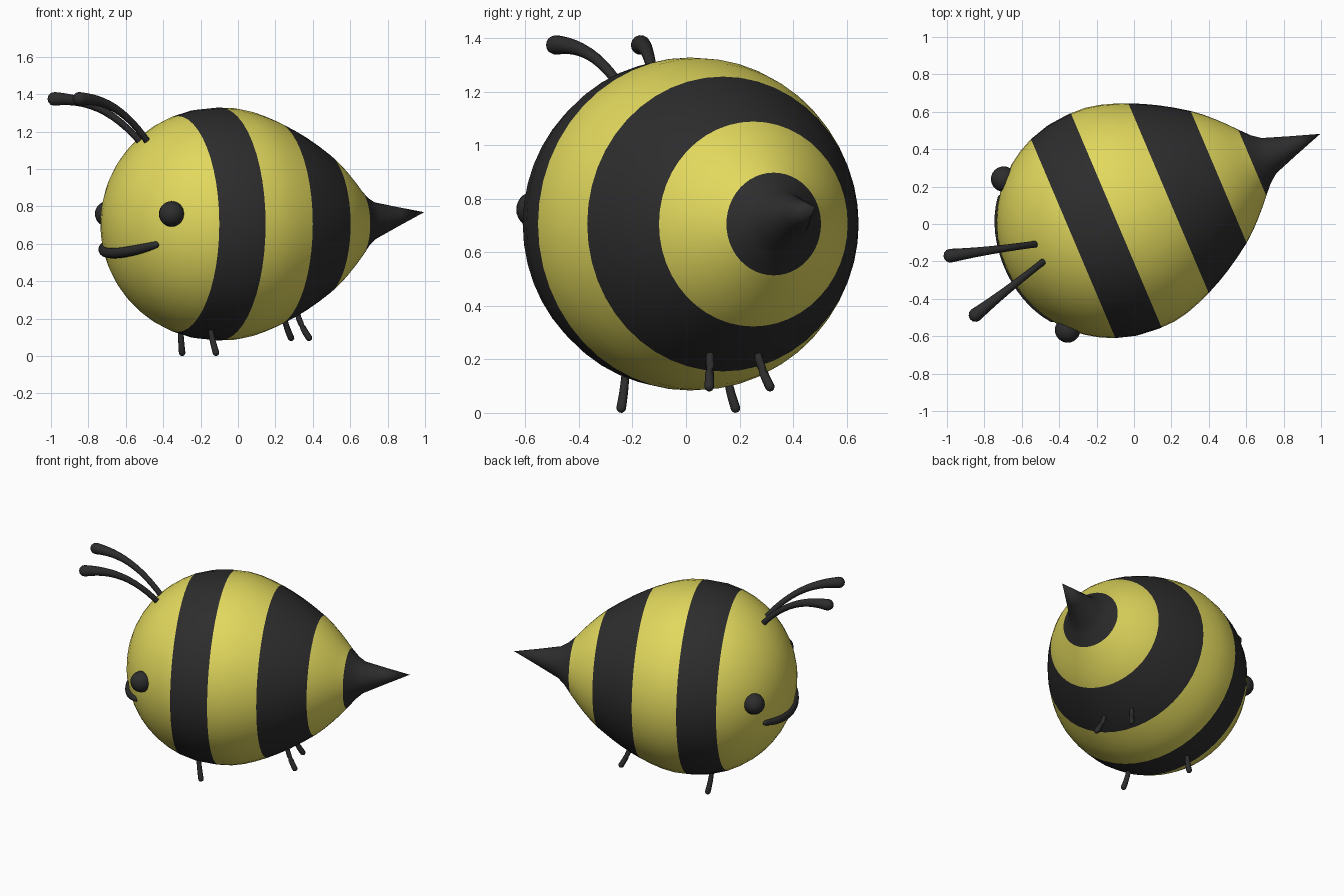
import bpy, bmesh, math
from mathutils import Vector

if "Cube" in bpy.data.objects:
    bpy.data.objects.remove(bpy.data.objects["Cube"])

# Bee frame: u runs head to tail, v sideways, turned away from world x
AXIS = Vector((0.92, 0.39, 0)).normalized()
SIDE = Vector((-AXIS.y, AXIS.x, 0))
V0, Z0, R, UC = 0.055, 0.706, 0.622, -0.10


def place(u, v, z):
    return AXIS * u + SIDE * (v + V0) + Vector((0, 0, z))


def material(name, rgb):
    m = bpy.data.materials.new(name)
    m.diffuse_color = (*rgb, 1)
    m.use_nodes = True
    m.node_tree.nodes["Principled BSDF"].inputs["Base Color"].default_value = m.diffuse_color
    return m


yellow = material("yellow", (0.76, 0.69, 0.11))
black = material("black", (0.026, 0.026, 0.027))


def finish(bm, name, mats):
    bmesh.ops.recalc_face_normals(bm, faces=bm.faces)
    me = bpy.data.meshes.new(name)
    bm.to_mesh(me)
    bm.free()
    ob = bpy.data.objects.new(name, me)
    bpy.context.collection.objects.link(ob)
    for m in mats:
        me.materials.append(m)
    me.polygons.foreach_set("use_smooth", [True] * len(me.polygons))
    return ob


def skin(bm, rings, color=lambda i: 0):
    """Join rings of points; single-point rings are poles."""
    loops = [[bm.verts.new(p) for p in r] for r in rings]
    for i, (a, b) in enumerate(zip(loops, loops[1:])):
        n = max(len(a), len(b))
        for k in range(n):
            j = (k + 1) % n
            if len(a) == 1:
                f = (a[0], b[k], b[j])
            elif len(b) == 1:
                f = (a[k], a[j], b[0])
            else:
                f = (a[k], a[j], b[j], b[k])
            bm.faces.new(f).material_index = color(i)


def tube(name, pts, radii, n=14):
    """Round tube with rounded ends along a path."""
    t0, t1 = (pts[0] - pts[1]).normalized(), (pts[-1] - pts[-2]).normalized()
    caps = (0.5, 0.87)
    r0, r1 = radii[0], radii[-1]
    path = [pts[0] + t0 * r0 * c for c in (1, *reversed(caps))] + list(pts)
    path += [pts[-1] + t1 * r1 * c for c in (*caps, 1)]
    rad = [0, r0 * 0.5, r0 * 0.87] + list(radii) + [r1 * 0.87, r1 * 0.5, 0]
    rings = []
    for i, p in enumerate(path):
        if rad[i] == 0:
            rings.append([p])
            continue
        t = (path[i + 1] - path[i - 1]).normalized()
        s = t.cross(Vector((0.2, 0.1, 1)) if abs(t.z) < 0.9 else SIDE).normalized()
        w = t.cross(s)
        rings.append([p + (s * math.cos(a) + w * math.sin(a)) * rad[i]
                      for a in (2 * math.pi * k / n for k in range(n))])
    bm = bmesh.new()
    skin(bm, rings)
    return finish(bm, name, [black])


# Body: round head, tapering tail and stinger, turned around the bee axis
edge = math.acos((UC + 0.33) / R)
angles = [edge * i / 9 for i in range(1, 10)] + [math.radians(79), math.pi / 2]
profile = [(UC - R, 0)]
profile += [(UC - R * math.cos(a), R * math.sin(a)) for a in angles]
profile += [(-0.08, 0.622), (0.0, 0.619), (0.08, 0.603), (0.15, 0.58), (0.224, 0.551),
            (0.30, 0.515), (0.37, 0.477), (0.44, 0.434), (0.515, 0.383), (0.57, 0.338),
            (0.62, 0.29), (0.665, 0.243), (0.71, 0.192), (0.76, 0.138), (0.807, 0.102),
            (0.95, 0.052), (1.105, 0)]
N = 48
rings = []
for u, r in profile:
    z = Z0 + max(0, u - 0.71) * 0.16
    rings.append([place(u, 0, z)] if r == 0 else
                 [place(u, r * math.cos(a), z + r * math.sin(a))
                  for a in (2 * math.pi * k / N for k in range(N))])


def stripe(i):
    m = (profile[i][0] + profile[i + 1][0]) / 2
    return int(-0.33 < m < -0.08 or 0.224 < m < 0.515 or m > 0.71)


bm = bmesh.new()
skin(bm, rings, stripe)
finish(bm, "striped_body", [yellow, black])

# Smile wrapped around the head
pts, rad = [], []
for i in range(17):
    t = i / 8 - 1
    a, z = math.radians(35) * t, 0.55 + 0.045 * t * t
    r = math.sqrt(R * R - (z - Z0) ** 2)
    pts.append(place(UC - r * math.cos(a), r * math.sin(a), z))
    rad.append(0.028 - 0.010 * t ** 4)
tube("smile", pts, rad)

for s, label in ((1, "left"), (-1, "right")):
    # Eyes
    bm = bmesh.new()
    bmesh.ops.create_uvsphere(bm, u_segments=24, v_segments=14, radius=0.068)
    bmesh.ops.translate(bm, verts=bm.verts, vec=place(-0.548, s * 0.438, 0.76))
    finish(bm, label + "_eye", [black])

    # Antennae, thickening to the tip
    ts = [i / 12 for i in range(13)]
    tube(label + "_antenna",
         [place(-0.51 - 0.46 * t, s * (0.047 + 0.125 * t),
                1.13 + 0.245 * (1 - (1 - t) ** 2.3)) for t in ts],
         [0.018 + 0.019 * t ** 2.5 for t in ts])

    # Legs, bending as they go down
    for name, top, foot in (("front", (-0.224, 0.205, 0.17), (-0.203, 0.232, 0.018)),
                            ("rear", (0.325, 0.095, 0.25), (0.383, 0.123, 0.098))):
        ts = [i / 6 for i in range(7)]
        path = []
        for t in ts:
            u, v = (top[k] + (foot[k] - top[k]) * t ** 1.6 for k in (0, 1))
            path.append(place(u, s * v, top[2] + (foot[2] - top[2]) * t))
        tube(f"{label}_{name}_leg", path, [0.014 + 0.004 * t for t in ts], 10)
